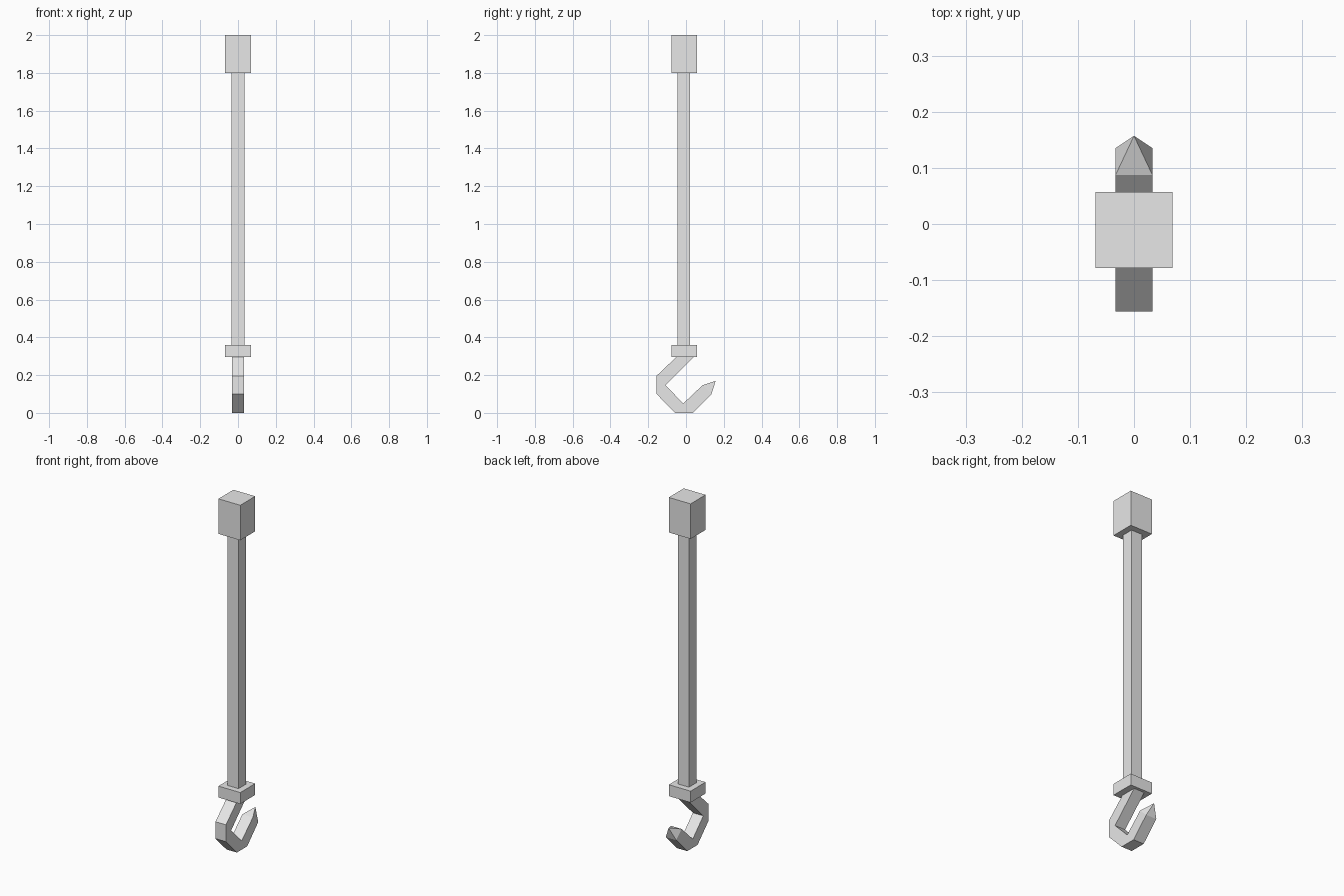
import bpy
import bmesh

cube = bpy.data.objects.get("Cube")
if cube:
    bpy.data.objects.remove(cube, do_unlink=True)

# Single plain grey material
GREY = (0.8, 0.8, 0.8, 1.0)
metal = bpy.data.materials.new("light_grey")
metal.use_nodes = True
metal.diffuse_color = GREY
metal.node_tree.nodes["Principled BSDF"].inputs["Base Color"].default_value = GREY


def add_object(name, bm):
    bmesh.ops.recalc_face_normals(bm, faces=bm.faces)
    mesh = bpy.data.meshes.new(name)
    bm.to_mesh(mesh)
    bm.free()
    mesh.materials.append(metal)
    obj = bpy.data.objects.new(name, mesh)
    bpy.context.collection.objects.link(obj)
    return obj


def add_box(name, half_x, y0, y1, z0, z1):
    bm = bmesh.new()
    bmesh.ops.create_cube(bm, size=1)
    bmesh.ops.scale(bm, verts=bm.verts, vec=(2 * half_x, y1 - y0, z1 - z0))
    bmesh.ops.translate(bm, verts=bm.verts, vec=(0, (y0 + y1) / 2, (z0 + z1) / 2))
    return add_object(name, bm)


# Square head, long shaft and collar
add_box("head_block", 0.069, -0.078, 0.057, 1.80, 2.0)
add_box("shaft", 0.034, -0.044, 0.022, 0.36, 1.80)
add_box("collar", 0.069, -0.078, 0.057, 0.295, 0.36)

# Hook: flat side profile (y, z), ending in the two corners of the tip base
HALF = 0.033
profile = [
    (0.041, 0.295), (-0.052, 0.295), (-0.156, 0.196), (-0.156, 0.10),
    (-0.057, 0.0), (0.036, 0.0), (0.135, 0.10),
    (0.087, 0.146), (-0.014, 0.05), (-0.109, 0.146),
]
bm = bmesh.new()
side = bm.faces.new([bm.verts.new((-HALF, y, z)) for y, z in profile])
grown = bmesh.ops.extrude_face_region(bm, geom=[side])["geom"]
bmesh.ops.translate(bm, vec=(2 * HALF, 0, 0),
                    verts=[g for g in grown if isinstance(g, bmesh.types.BMVert)])
bmesh.ops.recalc_face_normals(bm, faces=bm.faces)

# Pointed tip: the end face of the hook is poked out to a pyramid
bm.faces.ensure_lookup_table()
end = max((f for f in bm.faces if len(f.verts) == 4),
          key=lambda f: f.calc_center_median().y)
poked = bmesh.ops.poke(bm, faces=[end])
poked["verts"][0].co = (0, 0.157, 0.17)
add_object("hook", bm)
